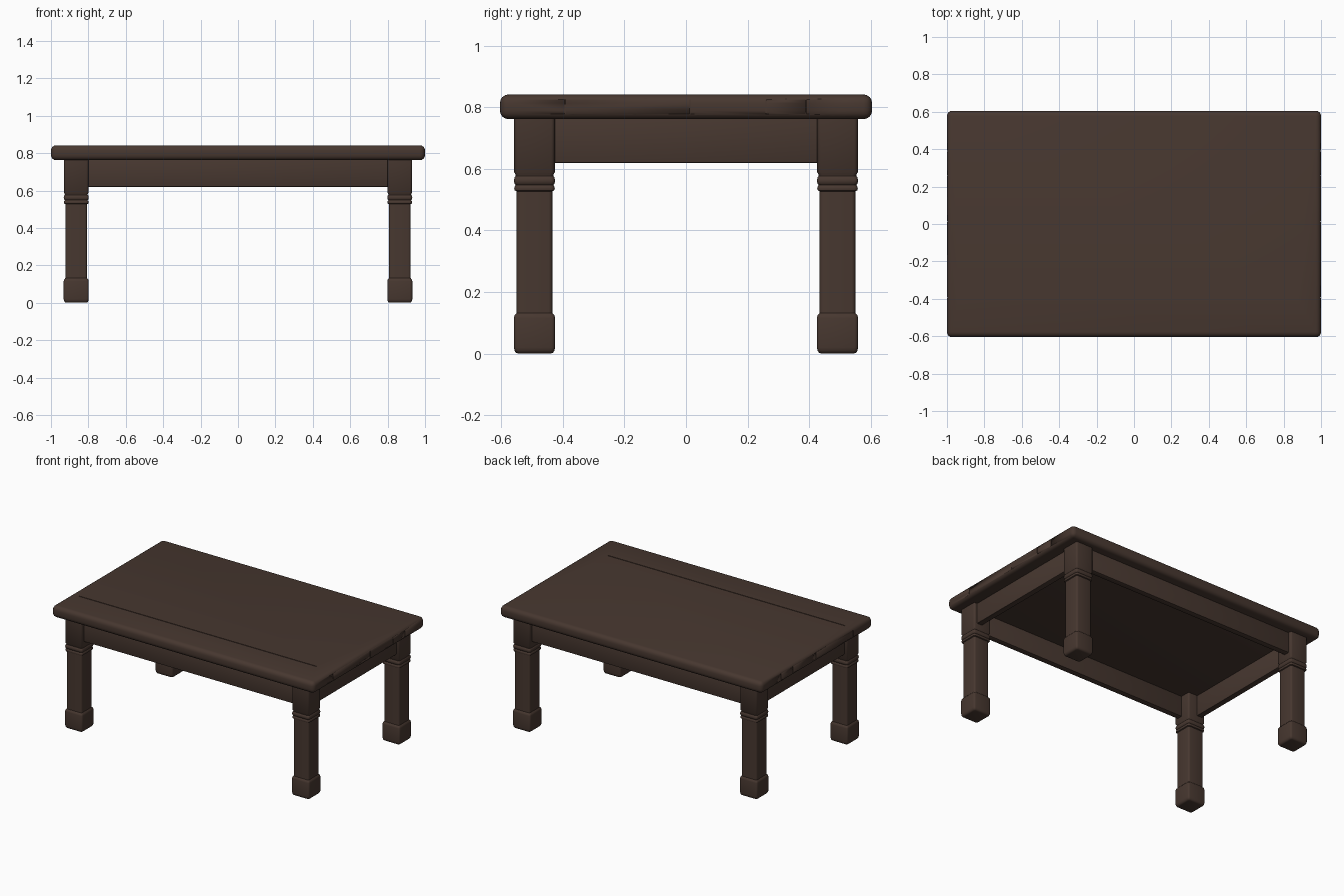
import bpy, bmesh, math

if "Cube" in bpy.data.objects:
    bpy.data.objects.remove(bpy.data.objects["Cube"])

wood = bpy.data.materials.new("dark brown wood")
wood.diffuse_color = (0.063, 0.0385, 0.029, 1)
wood.use_nodes = True
wood.node_tree.nodes["Principled BSDF"].inputs["Base Color"].default_value = wood.diffuse_color


def finish(bm, name):
    bmesh.ops.recalc_face_normals(bm, faces=bm.faces)
    me = bpy.data.meshes.new(name)
    bm.to_mesh(me)
    bm.free()
    me.materials.append(wood)
    me.shade_smooth()
    me.set_sharp_from_angle(angle=math.radians(40))
    ob = bpy.data.objects.new(name, me)
    bpy.context.collection.objects.link(ob)
    return ob


def box(name, lo, hi, bevel=0.0, segments=2):
    bm = bmesh.new()
    bmesh.ops.create_cube(bm, size=1)
    for v in bm.verts:
        v.co = [(a + b) / 2 + c * (b - a) for a, b, c in zip(lo, hi, v.co)]
    if bevel:
        bmesh.ops.bevel(bm, geom=bm.edges[:], offset=bevel, segments=segments,
                        profile=0.5, affect='EDGES')
    return finish(bm, name)


def ring(half, r):
    """Rounded square outline"""
    pts = []
    for k in range(4):
        a0 = k * math.pi / 2
        cx = (half - r) * (1 if k in (0, 3) else -1)
        cy = (half - r) * (1 if k in (0, 1) else -1)
        for i in range(4):
            a = a0 + i * math.pi / 6
            pts.append((cx + r * math.cos(a), cy + r * math.sin(a)))
    return pts


# leg profile: height, half width
LEG = [(0.0, 0.054), (0.003, 0.061), (0.010, 0.065), (0.020, 0.067), (0.115, 0.067),
       (0.124, 0.065), (0.132, 0.058), (0.527, 0.058), (0.530, 0.064), (0.537, 0.066),
       (0.544, 0.064), (0.548, 0.061), (0.552, 0.065), (0.562, 0.067), (0.572, 0.065),
       (0.577, 0.061), (0.583, 0.062), (0.589, 0.066), (0.77, 0.066)]


def leg(name, x, y):
    bm = bmesh.new()
    loops = [[bm.verts.new((x + px, y + py, z)) for px, py in ring(h, 0.012)]
             for z, h in LEG]
    for a, b in zip(loops, loops[1:]):
        for i in range(len(a)):
            j = (i + 1) % len(a)
            bm.faces.new((a[i], a[j], b[j], b[i]))
    bm.faces.new(loops[0])
    bm.faces.new(loops[-1])
    return finish(bm, name)


# table top with rounded edges
top = box("table_top", (-1, -0.605, 0.762), (1, 0.605, 0.842), 0.028, 4)

# shallow plank grooves: one along the top, seams on the two end edges
grooves = [box("groove_cutter", (-0.94, -0.393, 0.839), (0.87, -0.388, 0.86))]
for y in (-0.393, 0.013, 0.26, 0.39):
    for s in (-1, 1):
        x0, x1 = sorted((s * 0.997, s * 1.02))
        grooves.append(box("seam_cutter", (x0, y - 0.002, 0.75), (x1, y + 0.002, 0.85)))
for c in grooves:
    c.hide_render = True
    c.hide_viewport = True
    m = top.modifiers.new("groove", 'BOOLEAN')
    m.operation = 'DIFFERENCE'
    m.solver = 'EXACT'
    m.object = c

# four legs
for sx, side in ((-1, "left"), (1, "right")):
    for sy, end in ((-1, "front"), (1, "back")):
        leg(f"{end}_{side}_leg", sx * 0.865, sy * 0.4925)

# apron rails between the legs
for s, a, b in ((-1, "front", "left"), (1, "back", "right")):
    y0, y1 = sorted((s * 0.495, s * 0.535))
    box(f"{a}_apron", (-0.83, y0, 0.62), (0.83, y1, 0.768), 0.004)
    x0, x1 = sorted((s * 0.868, s * 0.908))
    box(f"{b}_apron", (x0, -0.46, 0.62), (x1, 0.46, 0.768), 0.004)
